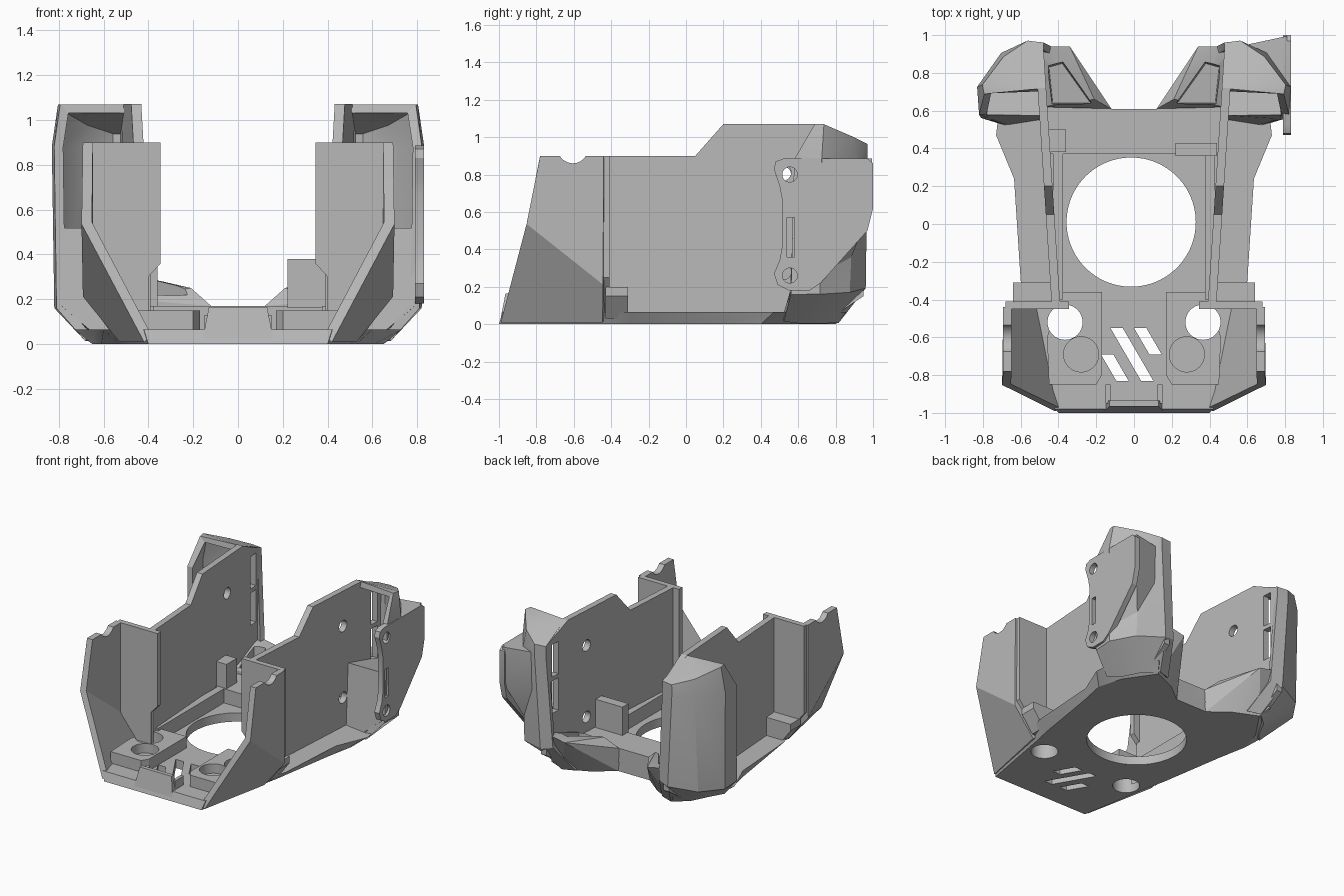
import bpy, bmesh, math

if "Cube" in bpy.data.objects:
    bpy.data.objects.remove(bpy.data.objects["Cube"])

grey = bpy.data.materials.new("plain grey")
grey.use_nodes = True
grey.diffuse_color = (0.48, 0.48, 0.48, 1)
grey.node_tree.nodes["Principled BSDF"].inputs["Base Color"].default_value = (0.48, 0.48, 0.48, 1)


def make(name, bm):
    bmesh.ops.recalc_face_normals(bm, faces=bm.faces)
    me = bpy.data.meshes.new(name)
    bm.to_mesh(me)
    bm.free()
    me.materials.append(grey)
    ob = bpy.data.objects.new(name, me)
    bpy.context.collection.objects.link(ob)
    return ob


def loft(name, rings):
    """Closed solid through rings of equal length."""
    bm = bmesh.new()
    vs = [[bm.verts.new(p) for p in r] for r in rings]
    n = len(vs[0])
    for a, b in zip(vs, vs[1:]):
        for i in range(n):
            j = (i + 1) % n
            bm.faces.new((a[i], a[j], b[j], b[i]))
    bm.faces.new(vs[0])
    bm.faces.new(vs[-1])
    return make(name, bm)


def prism(name, pts, lo, hi, axis="z"):
    put = {"z": lambda p, h: (p[0], p[1], h), "x": lambda p, h: (h, p[0], p[1])}[axis]
    return loft(name, [[put(p, h) for p in pts] for h in (lo, hi)])


def box(name, lo, hi):
    return prism(name, [(lo[0], lo[1]), (hi[0], lo[1]), (hi[0], hi[1]), (lo[0], hi[1])], lo[2], hi[2])


def disc(c, r, lo, hi, axis="z", n=48):
    pts = [(c[0] + r * math.cos(math.tau * i / n), c[1] + r * math.sin(math.tau * i / n)) for i in range(n)]
    return prism("cutter", pts, lo, hi, axis)


def hull(name, pts):
    bm = bmesh.new()
    for p in pts:
        bm.verts.new(p)
    res = bmesh.ops.convex_hull(bm, input=bm.verts)
    junk = {v for v in res["geom_interior"] if isinstance(v, bmesh.types.BMVert)}
    bmesh.ops.delete(bm, geom=list(junk), context="VERTS")
    return make(name, bm)


def bake(ob):
    dg = bpy.context.evaluated_depsgraph_get()
    me = bpy.data.meshes.new_from_object(ob.evaluated_get(dg))
    ob.modifiers.clear()
    ob.data = me


def sheet(name, verts, faces, thick):
    bm = bmesh.new()
    vs = [bm.verts.new(v) for v in verts]
    for f in faces:
        bm.faces.new([vs[i] for i in f])
    ob = make(name, bm)
    m = ob.modifiers.new("thickness", "SOLIDIFY")
    m.thickness, m.offset, m.use_even_offset = thick, 0, True
    bake(ob)
    return ob


def cut(ob, cutters):
    for c in cutters:
        c.hide_render = True
        m = ob.modifiers.new("cut", "BOOLEAN")
        m.operation, m.solver, m.object = "DIFFERENCE", "EXACT", c
    bake(ob)
    for c in cutters:
        bpy.data.objects.remove(c)


def both(half):
    return half + [(-x, y) for x, y in reversed(half)]


# Floor plate with sloping rim, central opening, drain holes and slanted vents
low = both([(.40, -1), (.50, -.44), (.53, -.3), (.61, .2), (.65, .4), (.6, .58), (.45, .8), (.27, .72), (.13, .61)])
top = both([(.42, -.98), (.54, -.44), (.6, -.3), (.635, .24), (.73, .47), (.72, .56), (.5, .86), (.28, .74), (.12, .61)])
floor = loft("floor_plate", [[(x, y, 0) for x, y in low], [(x, y, .065) for x, y in top]])
vents = []
for x, y0, y1 in ((-.125, -.55, -.83), (0, -.55, -.69), (-.175, -.69, -.83)):
    d = (y0 - y1) * .58
    vents.append(prism("cutter", [(x, y0), (x + .065, y0), (x + .065 + d, y1), (x + d, y1)], -.1, .3))
cut(floor, [disc((-.015, .01), .342, -.1, .3, n=96)] + [disc((s * .365, -.52), .093, -.1, .3) for s in (1, -1)] + vents)

# Raised rear deck behind the opening, with its brackets
deck = prism("rear_deck", both([(.36, .37), (.47, .37), (.5, .62), (.12, .61)]), .06, .17)
cut(deck, [disc((-.015, .01), .36, -.1, .3, n=96)])
box("left_deck_bracket", (.22, .36, .16), (.44, .43, .38))
box("right_deck_bracket", (-.47, .38, .16), (-.36, .5, .35))

# Tapered tab on the front lip
hull("front_tab", [(s * x, y, z) for s in (1, -1) for x, y, z in
                   ((.16, -.995, .01), (.16, -.94, .01), (.13, -.965, .165), (.13, -.935, .165))])

for s, side in ((1, "left"), (-1, "right")):
    def m(pts):
        return [(s * p[0],) + tuple(p[1:]) for p in pts]

    # Front pad with one through hole and one blind hole
    pad = prism(side + "_pad", m([(.17, -.36), (.39, -.36), (.46, -.6), (.45, -.85), (.2, -.85), (.17, -.8)]), .05, .15)
    cut(pad, [disc((s * .365, -.52), .093, -.1, .3), disc((s * .28, -.69), .093, .08, .3)])
    box(side + "_front_post", (s * .125, -.95, .05), (s * .15, -.85, .13))
    box(side + "_floor_rail", (s * .375, -.4, .05), (s * .43, .38, .17))

    # Front cheek: upright panel above a slanted lower facet
    cheek = sheet(side + "_front_cheek",
                  m([(.40, -.985, .02), (.675, -.85, .54), (.67, -.78, .9), (.67, -.44, .9),
                     (.67, -.44, .22), (.51, -.44, .02)]),
                  [(0, 1, 4, 5), (1, 2, 3, 4)], .045)
    cut(cheek, [disc((-.605, .94), .08, -1, 1, "x")])

    # Cross panel stepping inward, and the small block at its foot
    step = [(.345, .9), (.68, .9), (.68, .25), (.52, .05), (.4, .05), (.4, .3), (.345, .36)]
    loft(side + "_step_panel", [[(s * x, y, z) for x, z in step] for y in (-.45, -.41)])
    hull(side + "_step_foot", m([(x, y, z) for x, z in ((.42, .03), (.55, .03), (.42, .2), (.64, .2), (.64, .15))
                                 for y in (-.43, -.31)]))

    # Long side wall, splayed toward the back, with screw holes and rear windows
    wall = prism(side + "_side_wall",
                 [(-.44, .03), (-.44, .9), (.05, .9), (.2, 1.07), (.72, 1.07), (.95, .96), (.95, .15), (.8, .05)],
                 0, .045, "x")
    for v in wall.data.vertices:
        v.co.x = s * (v.co.x + .39 + (v.co.y + .44) * .065)
    if s < 0:
        wall.data.flip_normals()
    holes = [disc((.52, z), .042, -1, 1, "x", 24) for z in ((.28, .81) if s > 0 else (.8,))]
    holes += [box("cutter", (-1, .82, z0), (1, .89, z1)) for z0, z1 in ((.44, .68), (.71, .95))]
    cut(wall, holes)

    # Rear pod: faceted shell that wraps around the back corner, open to the front
    rings = [[(.67, .52, .03), (.6, .6, .02), (.54, .72, .02), (.45, .80, .02), (.36, .77, .02)],
             [(.79, .56, .17), (.80, .71, .17), (.70, .86, .18), (.52, .94, .2), (.44, .92, .22)],
             [(.80, .58, .88), (.81, .72, .88), (.69, .89, .88), (.56, .95, .88), (.48, .94, .88)],
             [(.775, .69, 1.05), (.785, .73, 1.05), (.68, .87, .99), (.56, .95, .95), (.48, .94, .95)]]
    verts = [p for r in rings for p in r] + [(.49, .71, 1.05)]
    faces = [(5 * k + i, 5 * k + i + 1, 5 * k + i + 6, 5 * k + i + 5) for k in range(3) for i in range(4)]
    roof = [(15, 16, 20), (16, 17, 20), (17, 18, 20), (18, 19, 20)]
    sheet(side + "_rear_pod", m(verts), faces + roof, .04)

    # Closed lower front of the pod with a shelf behind it
    sheet(side + "_pod_front", m([(.66, .54, .06), (.79, .57, .17), (.79, .59, .5), (.49, .59, .5), (.47, .57, .06),
                                  (.79, .71, .47), (.69, .86, .44), (.53, .92, .42)]),
          [(0, 1, 2, 3, 4), (3, 2, 5, 6, 7)], .03)

    # Rear lobe joining deck and pod, with a sunken pocket
    lobe = hull(side + "_rear_lobe", m([(.13, .61, 0), (.27, .72, 0), (.45, .8, 0), (.52, .62, 0),
                                        (.12, .61, .17), (.34, .94, .28), (.44, .94, .3), (.5, .9, .3),
                                        (.21, .66, .25), (.49, .62, .2)]))
    cut(lobe, [hull("cutter", m([(.23, .64, .14), (.38, .85, .16), (.45, .83, .16), (.43, .64, .14),
                                 (.21, .64, .5), (.37, .87, .5), (.46, .85, .5), (.45, .62, .5)]))])

# Mounting flange on the left pod, with screw holes and a slot
outline = [(.48, .87), (.47, .83), (.5, .74), (.515, .66), (.515, .42), (.5, .34), (.47, .27), (.49, .21),
           (.55, .18), (.66, .18), (.72, .22), (.97, .5), (1, .62), (1, .86), (.97, .885), (.52, .885)]
flange = prism("mounting_flange", outline, .79, .83, "x")
cut(flange, [disc((.555, z), .04, .5, 1.2, "x", 32) for z in (.26, .8)]
    + [box("cutter", (.5, .54, .36), (1.2, .58, .57))])

# Solid web filling the corner between pod and flange
hull("flange_web", [(.6, .95, .885), (.81, .995, .885), (.81, .72, .885), (.68, .86, .885),
                    (.6, .94, .6), (.81, .99, .62), (.8, .72, .25), (.69, .86, .3)])

# Shading that keeps hard edges
bpy.ops.object.select_all(action="DESELECT")
for ob in bpy.context.collection.objects:
    if ob.type == "MESH" and ob.data.materials and ob.data.materials[0] == grey:
        ob.select_set(True)
        bpy.context.view_layer.objects.active = ob
bpy.ops.object.shade_smooth_by_angle(angle=math.radians(25))
